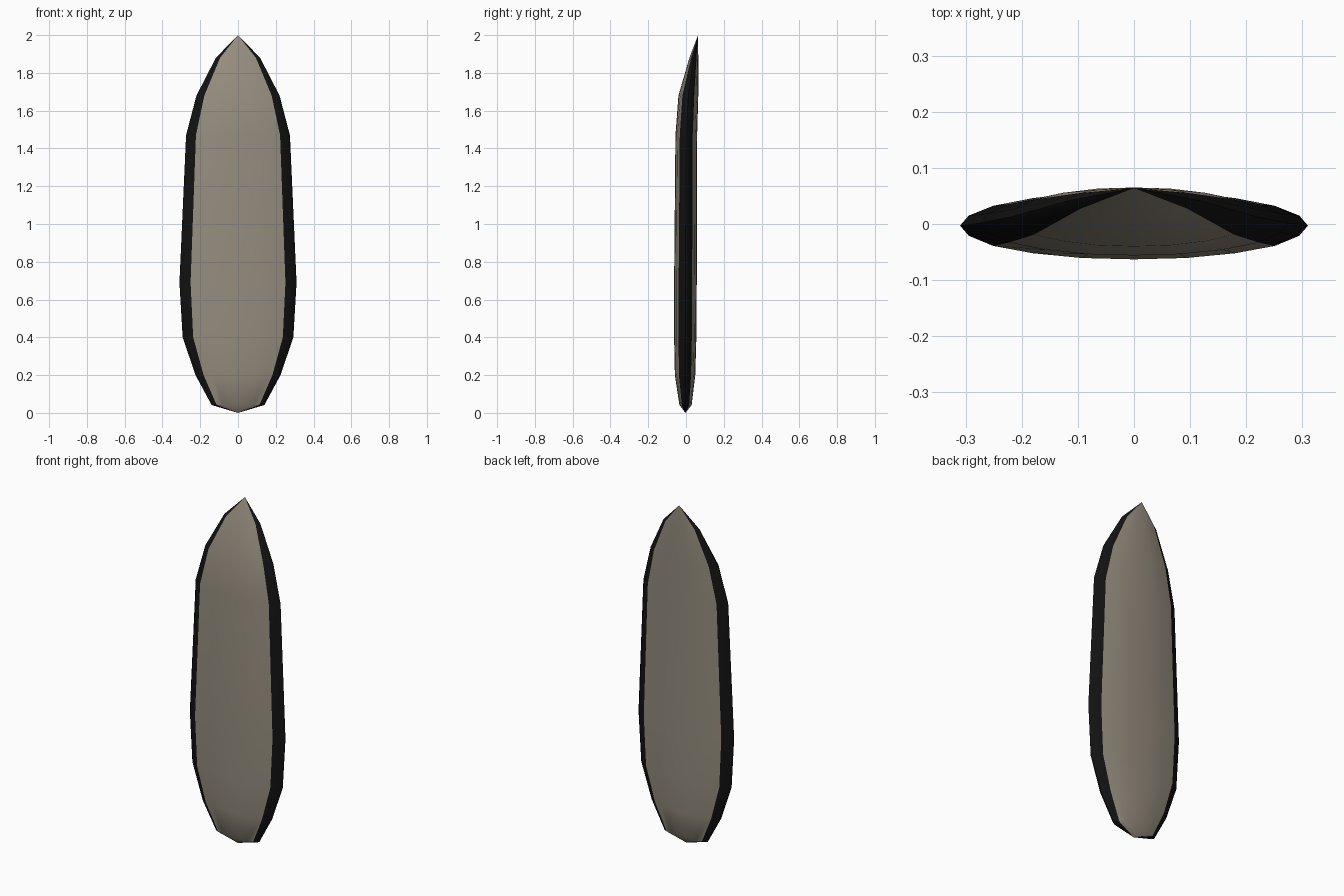
import bpy, bmesh

if "Cube" in bpy.data.objects:
    bpy.data.objects.remove(bpy.data.objects["Cube"])

# Stations along the board: height, half width, front y, back y
stations = [
    (0.0, 0.0, -0.003, -0.003), (0.042, 0.14, -0.035, 0.030),
    (0.2, 0.225, -0.059, 0.049), (0.4, 0.293, -0.063, 0.055),
    (0.69, 0.31, -0.063, 0.057), (1.47, 0.275, -0.056, 0.059),
    (1.68, 0.22, -0.040, 0.065), (1.88, 0.117, 0.018, 0.065),
    (2.0, 0.0, 0.064, 0.064),
]

# Normalised right half of the cross-section, front centre to back centre
half = [(0, -1), (0.3, -0.96), (0.58, -0.82), (0.81, -0.6), (0.95, -0.3),
        (1, 0), (0.95, 0.3), (0.81, 0.59), (0.58, 0.82), (0.3, 0.96), (0, 1)]
ring = half + [(-u, v) for u, v in reversed(half[1:-1])]


def material(name, color):
    m = bpy.data.materials.new(name)
    m.diffuse_color = color
    m.use_nodes = True
    m.node_tree.nodes["Principled BSDF"].inputs["Base Color"].default_value = m.diffuse_color
    return m


def strip(name, first, last, mat):
    """Loft one stretch of the cross-section through all stations."""
    bm = bmesh.new()
    rows = []
    for z, w, f, b in stations:
        c, h = (f + b) / 2, (b - f) / 2
        rows.append([bm.verts.new((w * u, c + h * v, z))
                     for u, v in (ring[i % len(ring)] for i in range(first, last + 1))])
    for low, high in zip(rows, rows[1:]):
        for i in range(last - first):
            bm.faces.new((low[i], low[i + 1], high[i + 1], high[i]))
    bmesh.ops.remove_doubles(bm, verts=bm.verts, dist=1e-5)
    me = bpy.data.meshes.new(name)
    bm.to_mesh(me)
    bm.free()
    me.materials.append(mat)
    ob = bpy.data.objects.new(name, me)
    bpy.context.collection.objects.link(ob)
    bpy.ops.object.select_all(action='DESELECT')
    ob.select_set(True)
    bpy.context.view_layer.objects.active = ob
    bpy.ops.object.shade_smooth_by_angle(angle=0.6)


tan = material("board_tan", (0.30, 0.265, 0.21, 1))
black = material("rail_black", (0.006, 0.006, 0.006, 1))

# Broad front and back faces
strip("front_face", -3, 3, tan)
strip("back_face", 7, 13, tan)
# Dark side rails
strip("right_rail", 3, 7, black)
strip("left_rail", 13, 17, black)
